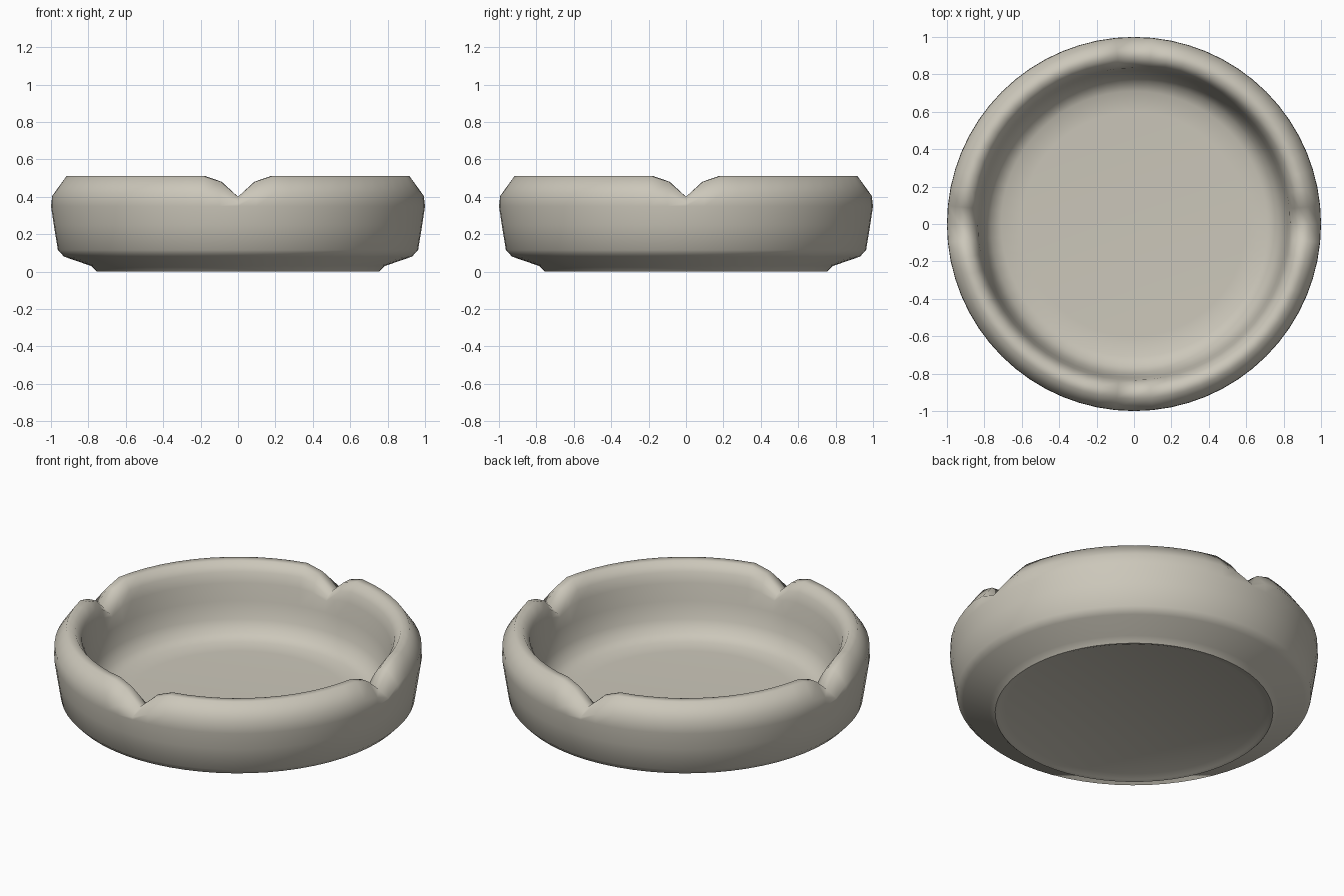
import bpy, bmesh, math

if "Cube" in bpy.data.objects:
    bpy.data.objects.remove(bpy.data.objects["Cube"])

SEGS = 64
# Cross-section (radius, height, share of notch drop), underside to inner floor
PROFILE = [
    (0.70, 0.020, 0), (0.735, 0.005, 0), (0.755, 0.0, 0), (0.785, 0.03, 0), (0.93, 0.08, 0),
    (0.963, 0.115, 0), (0.985, 0.25, 0), (1.0, 0.35, 0), (0.998, 0.42, 0.5),
    (0.935, 0.51, 1), (0.885, 0.51, 1), (0.85, 0.46, 0.75), (0.835, 0.40, 0.35),
    (0.82, 0.30, 0), (0.80, 0.20, 0), (0.765, 0.135, 0), (0.71, 0.105, 0), (0.60, 0.10, 0),
]
# Notch depth by number of segments away from the notch centre
DROP = {0: 0.11, 1: 0.03}

mat = bpy.data.materials.new("warm grey ceramic")
mat.diffuse_color = (0.60, 0.57, 0.49, 1)
mat.use_nodes = True
mat.node_tree.nodes["Principled BSDF"].inputs["Base Color"].default_value = mat.diffuse_color

# Turned dish with four rim notches
bm = bmesh.new()
rings = []
for r, z, share in PROFILE:
    ring = []
    for i in range(SEGS):
        a = 2 * math.pi * i / SEGS
        k = i % (SEGS // 4)
        d = DROP.get(min(k, SEGS // 4 - k), 0) * share
        ring.append(bm.verts.new((r * math.cos(a), r * math.sin(a), z - d)))
    rings.append(ring)
for lo, hi in zip(rings, rings[1:]):
    for i in range(SEGS):
        j = (i + 1) % SEGS
        bm.faces.new((lo[i], lo[j], hi[j], hi[i]))

# Underside and inner floor
bm.faces.new(list(reversed(rings[0])))
bm.faces.new(rings[-1])
bmesh.ops.recalc_face_normals(bm, faces=bm.faces)
for f in bm.faces:
    f.smooth = True
# Crisp foot edge
for i in range(SEGS):
    bm.edges.get((rings[2][i], rings[2][(i + 1) % SEGS])).smooth = False

mesh = bpy.data.meshes.new("ashtray_dish")
bm.to_mesh(mesh)
bm.free()
mesh.materials.append(mat)
dish = bpy.data.objects.new("ashtray_dish", mesh)
bpy.context.collection.objects.link(dish)
